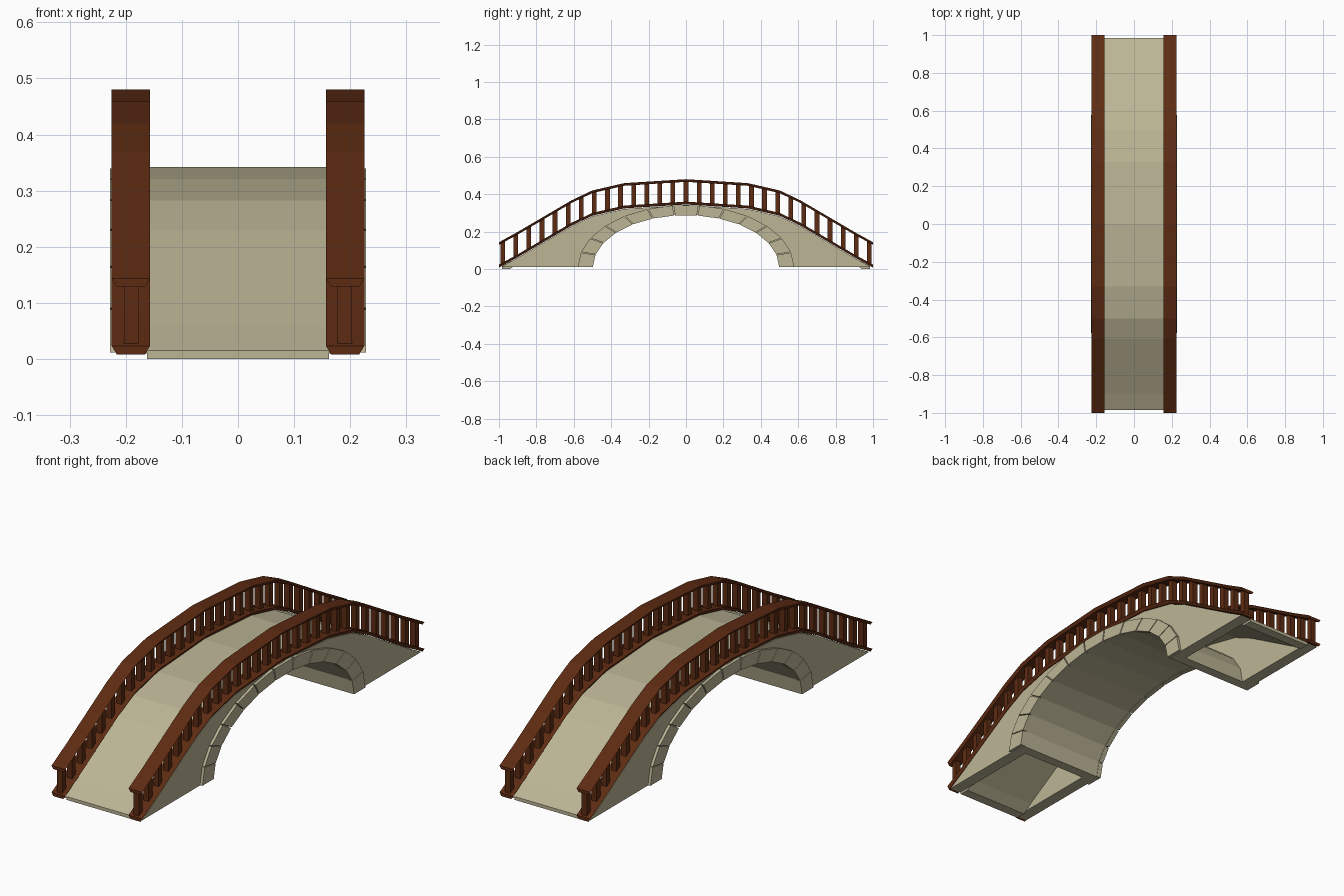
import bpy, bmesh, math

if "Cube" in bpy.data.objects:
    bpy.data.objects.remove(bpy.data.objects["Cube"])


def material(name, col):
    m = bpy.data.materials.new(name)
    m.diffuse_color = (*col, 1)
    m.use_nodes = True
    m.node_tree.nodes["Principled BSDF"].inputs["Base Color"].default_value = m.diffuse_color
    return m


STONE = material("pale_stone", (0.50, 0.46, 0.30))
WOOD = material("dark_wood", (0.11, 0.024, 0.006))


def make(name, bm, mat):
    bmesh.ops.recalc_face_normals(bm, faces=bm.faces)
    bmesh.ops.triangulate(bm, faces=[f for f in bm.faces if len(f.verts) > 4])
    me = bpy.data.meshes.new(name)
    bm.to_mesh(me)
    bm.free()
    me.materials.append(mat)
    ob = bpy.data.objects.new(name, me)
    bpy.context.collection.objects.link(ob)
    return ob


def prism(bm, pts, x0, x1):
    """Extrude a (y, z) outline between two x positions."""
    a = [bm.verts.new((x0, y, z)) for y, z in pts]
    b = [bm.verts.new((x1, y, z)) for y, z in pts]
    bm.faces.new(a)
    bm.faces.new(b[::-1])
    for i in range(len(pts)):
        j = (i + 1) % len(pts)
        bm.faces.new((a[i], a[j], b[j], b[i]))


def mirrored(line):
    return [(-y, z) for y, z in line] + [(y, z) for y, z in reversed(line[:-1])]


def height(y):
    """Walkway height at a given y."""
    y = abs(y)
    for (y0, z0), (y1, z1) in zip(HALF, HALF[1:]):
        if y1 <= y <= y0:
            return z1 + (z0 - z1) * (y - y1) / (y0 - y1)
    return HALF[0][1]


def ellipse(ry, rz, deg):
    a = math.radians(deg)
    return (ry * math.cos(a), BASE + rz * math.sin(a))


BASE = 0.01
STONES = 13
STEP = 180 / STONES
HALF = [(1.0, 0.005), (0.9, 0.06), (0.61, 0.23), (0.5, 0.282), (0.33, 0.321), (0, 0.342)]
inner = [ellipse(0.5, 0.28, i * STEP) for i in range(STONES + 1)]
outer = [ellipse(0.545, 0.31, i * STEP) for i in range(STONES + 1)]

# side walls with the arch opening
top = mirrored([(0.99, BASE)] + HALF[1:])
for side, label in ((-1, "left"), (1, "right")):
    bm = bmesh.new()
    prism(bm, top + inner, side * 0.162, side * 0.216)
    make("side_wall_" + label, bm, STONE)

# walkway slab, hollow beneath
bm = bmesh.new()
slab_top = mirrored([(0.985, 0.0), (0.985, 0.015)] + HALF[1:])
slab_under = mirrored([(0.94, 0.0)] + [(y - 0.005 if y else 0, z - 0.027) for y, z in HALF[1:]])
prism(bm, slab_top + slab_under[::-1], -0.162, 0.162)
make("walkway", bm, STONE)

# barrel vault
bm = bmesh.new()
prism(bm, inner + outer[::-1], -0.162, 0.162)
make("arch_vault", bm, STONE)

# arch ring stones on both faces
for side, label in ((-1, "left"), (1, "right")):
    bm = bmesh.new()
    for i in range(STONES):
        a, b = i * STEP + 0.3, (i + 1) * STEP - 0.3
        pts = [ellipse(0.498, 0.278, a), ellipse(0.578, 0.332, a),
               ellipse(0.578, 0.332, b), ellipse(0.498, 0.278, b)]
        prism(bm, pts, side * 0.206, side * 0.228)
    make("arch_stones_" + label, bm, STONE)


# railings: tapered rails following the walkway, with balusters between
def rail(name, side, z0, z1):
    bm = bmesh.new()
    section = [(0.157, z1), (0.225, z1), (0.216, z0), (0.166, z0)]
    rows = [[bm.verts.new((side * x, y, z + dz)) for x, dz in section]
            for y, z in mirrored(HALF)]
    for r, s in zip(rows, rows[1:]):
        for i in range(4):
            j = (i + 1) % 4
            bm.faces.new((r[i], r[j], s[j], s[i]))
    bm.faces.new(rows[0])
    bm.faces.new(rows[-1][::-1])
    make(name, bm, WOOD)


for side, label in ((-1, "left"), (1, "right")):
    rail("bottom_rail_" + label, side, 0.003, 0.018)
    rail("hand_rail_" + label, side, 0.124, 0.138)
    bm = bmesh.new()
    for k in range(-14, 15):
        ya, yb = k * 0.07 - 0.0125, k * 0.07 + 0.0125
        za, zb = height(ya), height(yb)
        prism(bm, [(ya, za + 0.012), (yb, zb + 0.012), (yb, zb + 0.13), (ya, za + 0.13)],
              side * 0.177, side * 0.203)
    make("balusters_" + label, bm, WOOD)
